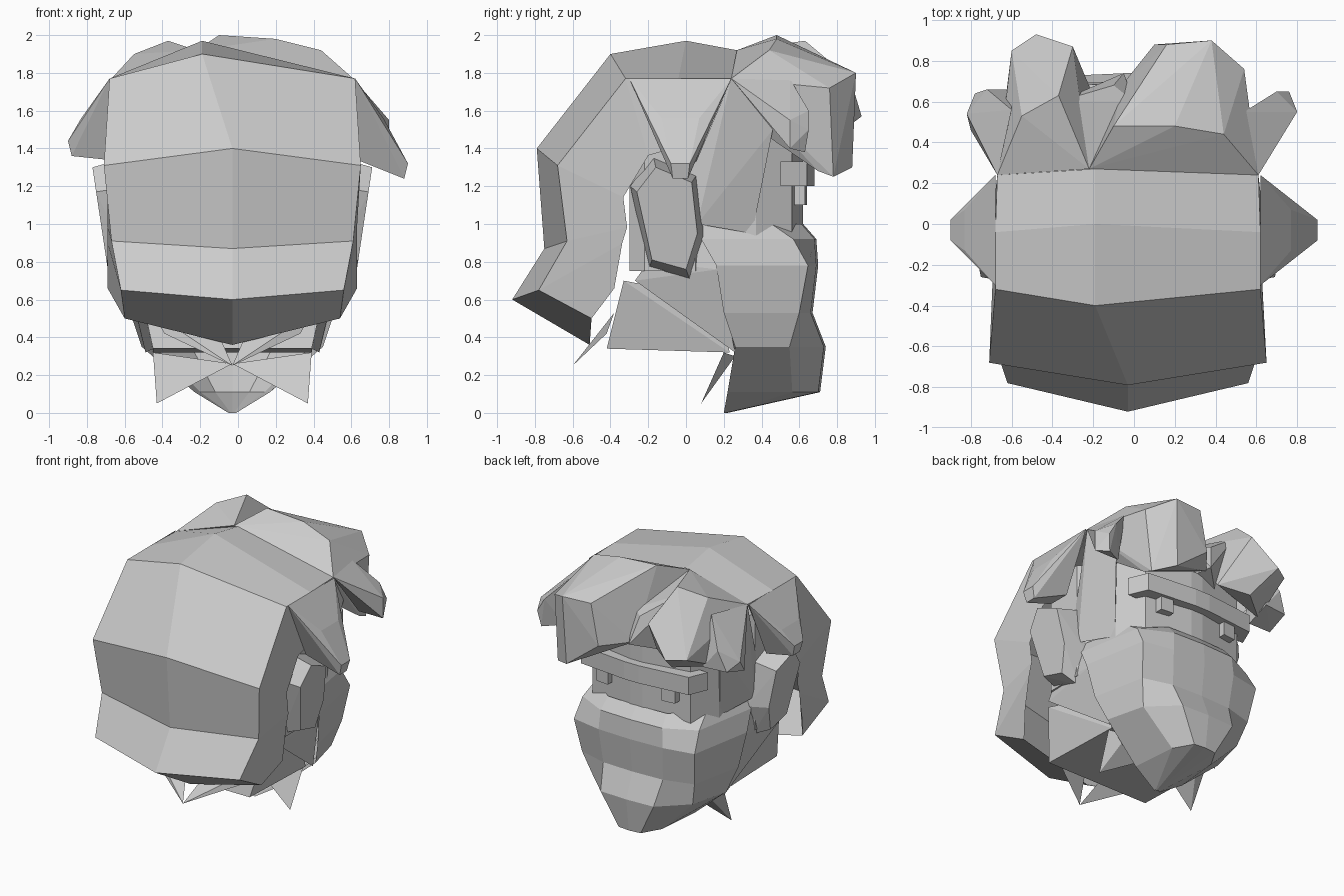
import bpy
import bmesh
from mathutils import Vector

cube = bpy.data.objects.get("Cube")
if cube:
    bpy.data.objects.remove(cube, do_unlink=True)

# One plain grey for the whole bust
grey = bpy.data.materials.new("light_grey")
grey.use_nodes = True
colour = (.6, .6, .6, 1)
grey.diffuse_color = colour
grey.node_tree.nodes["Principled BSDF"].inputs["Base Color"].default_value = colour

MIDDLE = -.03  # plane of symmetry
SIDES = (("left", 1), ("right", -1))
BRIM = 1.77  # height where the crown turns into the sides


def finish(name, bm):
    """Turn a bmesh into a flat shaded object."""
    bmesh.ops.recalc_face_normals(bm, faces=bm.faces[:])
    mesh = bpy.data.meshes.new(name)
    bm.to_mesh(mesh)
    bm.free()
    mesh.materials.append(grey)
    obj = bpy.data.objects.new(name, mesh)
    bpy.context.collection.objects.link(obj)


def hull(name, points):
    """Faceted solid wrapped around a few corner points."""
    bm = bmesh.new()
    verts = [bm.verts.new(p) for p in points]
    result = bmesh.ops.convex_hull(bm, input=verts)
    loose = {v for v in result["geom_interior"] if isinstance(v, bmesh.types.BMVert)}
    bmesh.ops.delete(bm, geom=list(loose), context="VERTS")
    finish(name, bm)


def around(anchor, offsets):
    """Corner points given relative to the middle of a part."""
    return [Vector(anchor) + Vector(offset) for offset in offsets]


def place(points, side):
    """Move half-model points to the given side of the symmetry plane."""
    return [(MIDDLE + side * x, y, z) for x, y, z in points]


def hull_pair(name, points):
    """The same part on the left and on the right."""
    for label, side in SIDES:
        hull(f"{label}_{name}", place(points, side))


def hull_both(name, points):
    """One symmetrical solid from half of its corners."""
    hull(name, place(points, 1) + place(points, -1))


def prism(outline, low, high):
    """Corners of an upright prism over a plan outline."""
    return [(x, y, z) for x, y in outline for z in (low, high)]


def loft(name, rows):
    """Symmetrical skin; each row starts at the middle and runs outward."""
    bm = bmesh.new()
    grid = []
    for middle, *outer in rows:
        line = place(outer, -1)[::-1] + place([middle], 1) + place(outer, 1)
        grid.append([bm.verts.new(p) for p in line])
    for upper, lower in zip(grid, grid[1:]):
        for i in range(len(upper) - 1):
            bm.faces.new((upper[i], upper[i + 1], lower[i + 1], lower[i]))
    finish(name, bm)


# Hair cap: centre line, corner line, and the part of the way in to the ear
ear_centre = Vector((-.1, 1.03))
cap_rows = []
for centre, width, corner, reach in [
        ((.27, 1.92), .64, (.24, BRIM), .5), ((0, 1.97), .65, (-.04, BRIM), .5),
        ((-.4, 1.9), .65, (-.32, BRIM), .45), ((-.79, 1.4), .68, (-.68, 1.31), .4),
        ((-.75, .87), .64, (-.63, .91), .4), ((-.92, .6), .59, (-.78, .65), .35),
        ((-.51, .36), .57, (-.5, .5), .7)]:
    lean = -.16 if centre[1] > BRIM else 0
    edge = ear_centre.lerp(Vector(corner), reach)
    cap_rows.append([(lean, *centre), (width, *corner), (.66, *edge)])
loft("hair_cap", cap_rows)

# Skull, face, brow band and square eyes
hull_both("skull", prism([(.5, -.3), (.57, -.22), (.57, .05), (.5, .1)], .75, 1.6))
hull_both("face", prism([(.05, .62), (.4, .56), (.5, .37), (.5, 0)], .9, 1.5))
hull_both("brow", prism([(.06, .68), (.44, .64), (.5, .5)], 1.2, 1.33))
hull_pair("eye", prism([(.22, .5), (.32, .5), (.22, .64), (.32, .63)], 1.1, 1.2))

# Beard: height, front, width, back and how far the corner is set back
beard_rows = []
for z, front, width, back, bend in [
        (1, .62, .53, .06, .3), (.92, .69, .56, .08, .2), (.78, .7, .58, .16, .1),
        (.53, .67, .54, .2, .15), (.35, .74, .48, .26, .4), (.11, .71, .2, .22, .3),
        (0, .22, .02, .2, .5)]:
    set_back = front + (back - front) * bend
    beard_rows.append([(0, front, z), (width * .45, front - .01, z),
                       (width * .85, set_back, z), (width, back, z)])
loft("beard", beard_rows)

# Jaw running back from the beard to the ear, above a narrowing neck
hull_pair("jaw", [(.55, -.27, .7), (.56, -.2, .8), (.54, .06, .98), (.57, .17, .76),
                  (.46, .26, .32), (.3, -.2, .75), (.3, .26, .4)])
hull_both("neck", [(.42, -.42, .34), (.42, .23, .32), (.5, -.33, .7), (.4, .2, .6)])

# Pointed collar: spikes under the jaw and a point at the nape
hull_pair("collar_spike", [(0, .2, .26), (.4, .08, .05), (.42, .2, .32), (.3, .26, .3)])
hull_pair("collar_back", [(0, -.6, .25), (.36, -.42, .42), (.42, -.38, .53), (.1, -.4, .48)])

# Ears: outer plate standing on a larger base
ear = []
for y, z in [(-.16, .14), (-.06, .27), (.13, .19), (.16, -.08), (.1, -.27), (-.08, -.22)]:
    rim = ear_centre + Vector((y, z))
    base = ear_centre.lerp(rim, 1.22)
    ear += [(.7 + z * .15, *rim), (.53, *base)]
hull_pair("ear", ear)

# Corners shared by the locks of hair
forehead = (-.22, .27, 1.92)
temple = (.64, .24, BRIM)
left_temple, = place([temple], 1)
right_temple, = place([temple], -1)

# Locks in front of the ears
hull_pair("sideburn", [temple] + around((.57, .23, 1.3), [
    (0, -.19, 0), (0, -.17, -.3), (-.08, .12, -.35), (-.04, .09, .07), (0, .23, .2),
    (-.2, 0, 0)]))

# Side tufts narrow outward above the ears, one drooping lower than the other
for (label, side), tip, out in zip(SIDES, (1.24, 1.36), (.93, .87)):
    hull(f"{label}_side_tuft", place([
        (x, spread * end - .03, z)
        for x, spread, z in [(.65, .27, BRIM), (.8, .1, 1.56), (out, .05, tip + .08),
                             (out - .02, .04, tip), (.66, .08, 1.34)]
        for end in (-1, 1)], side))

# Large swept fringe and its outer tuft
hull("left_fringe", [forehead, left_temple] + around((.2, .48, 1.6), [
    (-.3, 0, .4), (0, 0, .38), (.24, -.04, .32), (.34, .28, .12), (.18, .42, .2),
    (-.04, .4, .2), (.16, .4, -.3), (.3, .3, -.35), (.3, .22, -.32), (-.26, .2, -.1),
    (-.1, .4, -.1), (.3, -.1, -.1)]))
hull("left_fringe_tuft", [left_temple] + around((.7, .55, 1.5), [
    (-.16, 0, .27), (0, .1, .1), (.06, .1, 0), (.1, 0, .05), (.1, 0, -.1),
    (.04, .08, -.12), (-.1, 0, -.1)]))

# Smaller pointed fringe with its outer tuft and the lock joining both fringes
hull("right_fringe", [forehead, right_temple] + around((-.4, .63, 1.57), [
    (-.15, -.1, .33), (.03, 0, .4), (.1, .24, .2), (-.08, .3, 0), (-.2, .22, 0),
    (0, .1, -.15), (.2, 0, -.1), (-.24, -.1, -.15)]))
hull("right_fringe_tuft", [right_temple] + around((-.72, .56, 1.5), [
    (.12, 0, .3), (0, .1, .1), (-.06, .08, -.05), (-.1, -.02, 0), (-.08, -.1, -.1),
    (.12, .1, -.05), (.1, -.1, -.1)]))
hull("fringe_link", [forehead] + around((-.2, .6, 1.6), [
    (-.17, 0, .3), (.1, .08, .1), (.2, 0, .1), (.15, .14, -.1), (0, 0, -.15),
    (.2, -.2, -.1)]))
